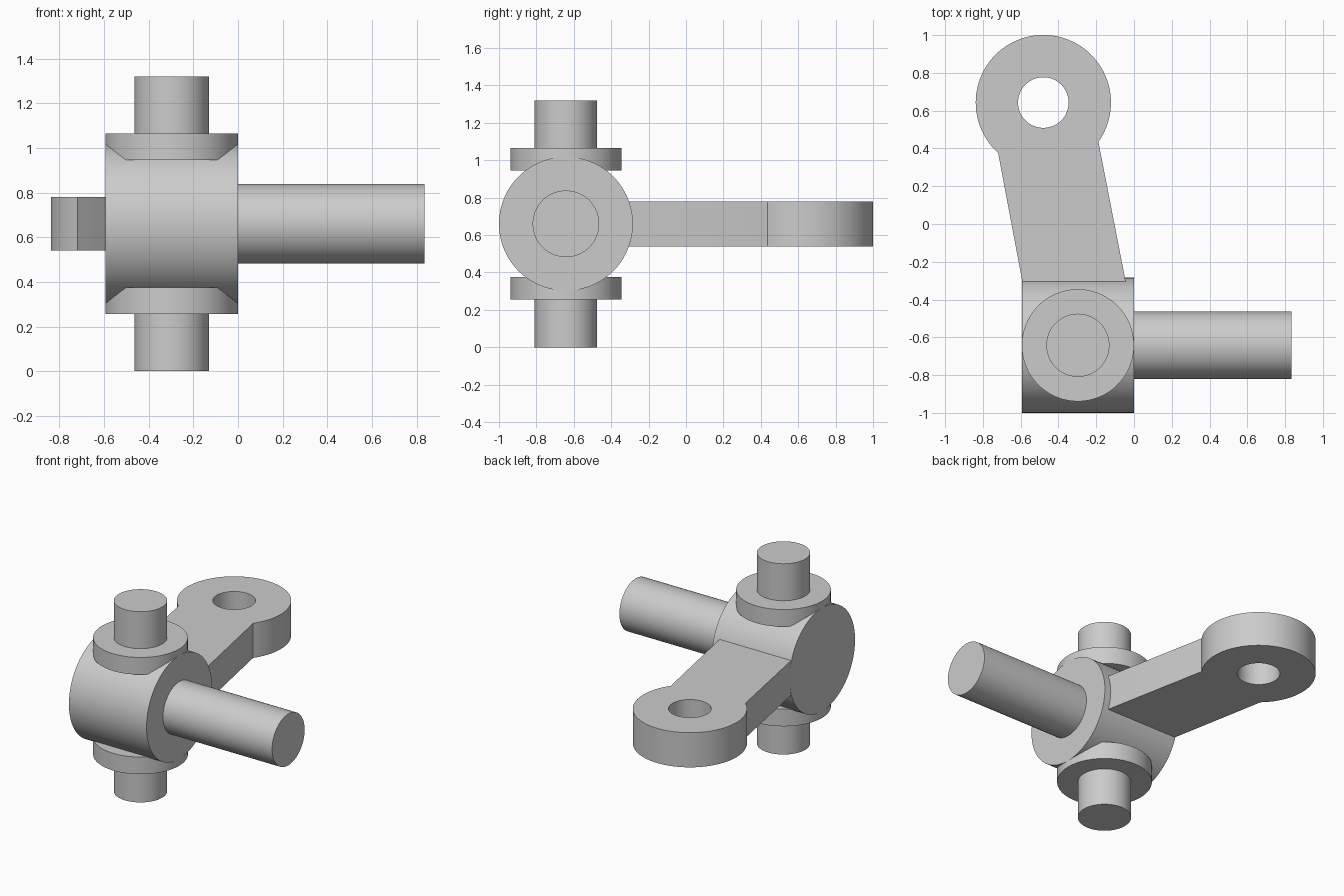
import bpy
import bmesh
from math import radians, cos, sin, pi
from mathutils import Matrix, Vector

cube = bpy.data.objects.get("Cube")
if cube:
    bpy.data.objects.remove(cube, do_unlink=True)

grey = bpy.data.materials.new("machined grey")
grey.use_nodes = True
grey.diffuse_color = (0.6, 0.6, 0.6, 1)
grey.node_tree.nodes["Principled BSDF"].inputs["Base Color"].default_value = grey.diffuse_color

SEGMENTS = 96
HUB = Vector((-0.297, -0.642, 0.66))   # centre of the barrel
EYE = Vector((-0.48, 0.643, 0.54))     # centre of the arm eye, underside
ARM_HEIGHT = 0.24


def finish(name, bm):
    """Turn a bmesh into a shaded, coloured object."""
    bmesh.ops.recalc_face_normals(bm, faces=bm.faces)
    mesh = bpy.data.meshes.new(name)
    bm.to_mesh(mesh)
    bm.free()
    mesh.materials.append(grey)
    obj = bpy.data.objects.new(name, mesh)
    bpy.context.collection.objects.link(obj)
    bpy.ops.object.select_all(action='DESELECT')
    obj.select_set(True)
    bpy.context.view_layer.objects.active = obj
    bpy.ops.object.shade_smooth_by_angle(angle=radians(25))
    return obj


def rod(name, radius, start, end, axis):
    """Cylinder through the hub, from start to end along the world axis."""
    bm = bmesh.new()
    bmesh.ops.create_cone(bm, cap_ends=True, segments=SEGMENTS,
                          radius1=radius, radius2=radius, depth=end - start)
    centre = HUB.copy()
    turn = Matrix.Identity(4)
    if axis == 'X':
        turn = Matrix.Rotation(pi / 2, 4, 'Y')
        centre.x = (start + end) / 2
    else:
        centre.z = (start + end) / 2
    bm.transform(Matrix.Translation(centre) @ turn)
    return finish(name, bm)


def arc(radius, first, last, count):
    """Points on a circle about the arm eye, angles in degrees."""
    step = (last - first) / (count - 1)
    angles = [radians(first + i * step) for i in range(count)]
    return [(EYE.x + radius * cos(a), EYE.y + radius * sin(a)) for a in angles]


# Barrel and the side spindle
rod("barrel", 0.358, -0.594, 0.0, 'X')
rod("spindle", 0.178, -0.1, 0.835, 'X')

# Collars and pins above and below the barrel
for side, sign in (("upper", 1), ("lower", -1)):
    for part, radius, inner, outer in (("collar", 0.297, 0.285, 0.404),
                                       ("pin", 0.167, 0.2, 0.66)):
        ends = sorted(HUB.z + sign * d for d in (inner, outer))
        rod(f"{side}_{part}", radius, *ends, 'Z')

# Steering arm: tapered bar running into a round eye with a through hole
outline = [(-0.592, -0.3), (-0.58, -0.5), (-0.05, -0.5), (-0.045, -0.3)]
outline += arc(0.358, -35.5, 228, 72)
hole = arc(0.134, 0, 360, 65)[:-1]
bm = bmesh.new()
edges = []
for loop in (outline, hole):
    verts = [bm.verts.new((x, y, EYE.z)) for x, y in loop]
    edges += [bm.edges.new((verts[i - 1], v)) for i, v in enumerate(verts)]
bmesh.ops.triangle_fill(bm, edges=edges, use_beauty=True)
raised = bmesh.ops.extrude_face_region(bm, geom=list(bm.faces), use_keep_orig=True)
top = [g for g in raised["geom"] if isinstance(g, bmesh.types.BMVert)]
bmesh.ops.translate(bm, verts=top, vec=(0, 0, ARM_HEIGHT))
finish("steering_arm", bm)
